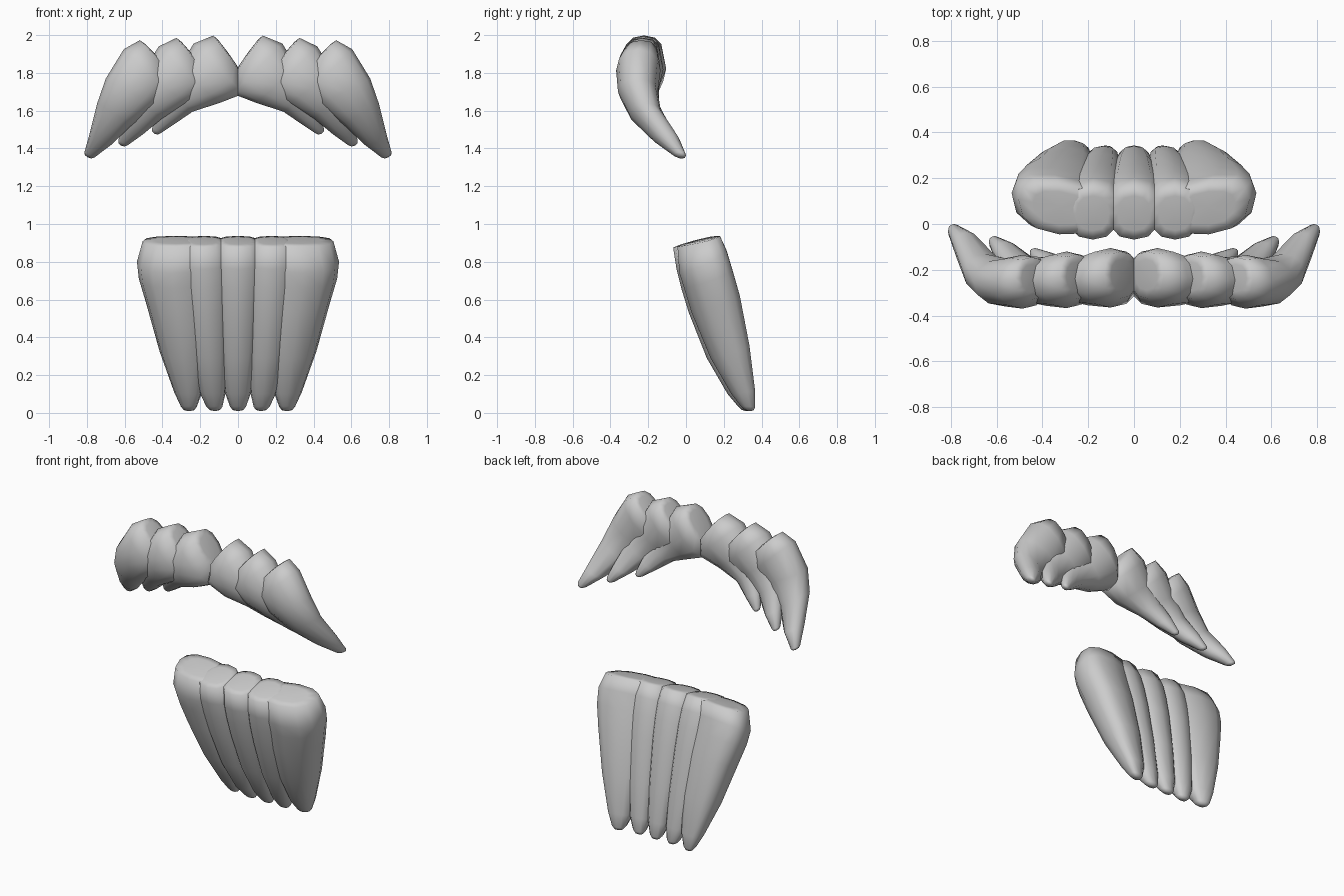
import bpy, bmesh, math
from mathutils import Vector

if "Cube" in bpy.data.objects:
    bpy.data.objects.remove(bpy.data.objects["Cube"])

hair = bpy.data.materials.new("grey hair")
hair.diffuse_color = (0.6, 0.6, 0.6, 1)
hair.use_nodes = True
hair.node_tree.nodes["Principled BSDF"].inputs["Base Color"].default_value = hair.diffuse_color
SIDES = 12


def ring(a, b, front, back, power):
    """Rounded section between two side points a, b and a front and back point."""
    centre = (a + b) / 2
    u, v = (b - a) / 2, (back - front) / 2
    mid = (front + back) / 2
    pts = []
    for i in range(SIDES):
        t = 2 * math.pi * i / SIDES
        c, s = math.cos(t), math.sin(t)
        c = math.copysign(abs(c) ** (2 / power), c)
        s = math.copysign(abs(s) ** (2 / power), s)
        pts.append(centre + (mid - centre) * abs(s) + u * c + v * s)
    return pts


def dome(end, inward, rise):
    """Smaller ring and a pole that close the end of a lock."""
    c = sum(end, Vector()) / SIDES
    out = (c - sum(inward, Vector()) / SIDES).normalized() * rise
    return [c + (p - c) * .65 + out * .75 for p in end], c + out


def loft(name, rings, top_rise, tip_rise):
    """Skin the rings into one closed, smooth lock of hair."""
    first, pole_a = dome(rings[0], rings[1], top_rise)
    last, pole_b = dome(rings[-1], rings[-2], tip_rise)
    bm = bmesh.new()
    loops = [[bm.verts.new(p) for p in r] for r in [first, *rings, last]]
    for r, q in zip(loops, loops[1:]):
        for i in range(SIDES):
            j = (i + 1) % SIDES
            bm.faces.new((r[i], r[j], q[j], q[i]))
    for r, pole in ((loops[0], pole_a), (loops[-1], pole_b)):
        p = bm.verts.new(pole)
        for i in range(SIDES):
            bm.faces.new((r[i], r[(i + 1) % SIDES], p))
    bmesh.ops.recalc_face_normals(bm, faces=bm.faces)
    mesh = bpy.data.meshes.new(name)
    bm.to_mesh(mesh)
    bm.free()
    mesh.materials.append(hair)
    obj = bpy.data.objects.new(name, mesh)
    bpy.context.collection.objects.link(obj)
    bpy.ops.object.select_all(action='DESELECT')
    obj.select_set(True)
    bpy.context.view_layer.objects.active = obj
    bpy.ops.object.shade_smooth_by_angle(angle=math.radians(110))


def mix(a, b, t):
    return [tuple(p + (q - p) * t for p, q in zip(r, s)) for r, s in zip(a, b)]


def flip(rings):
    return [[Vector((-p.x, p.y, p.z)) for p in r] for r in rings]


# Moustache sections: upper x, z, lower x, z, front y, back y
inner = [(.13, 1.998, -.015, 1.80, -.325, -.12),
         (.235, 1.955, -.03, 1.69, -.365, -.105),
         (.31, 1.83, .10, 1.64, -.355, -.14),
         (.38, 1.70, .24, 1.595, -.29, -.15),
         (.43, 1.59, .335, 1.53, -.22, -.12),
         (.455, 1.505, .41, 1.48, -.155, -.105)]
outer = [(.52, 1.973, .375, 1.82, -.33, -.145),
         (.605, 1.925, .37, 1.70, -.37, -.135),
         (.70, 1.77, .43, 1.63, -.36, -.15),
         (.745, 1.64, .56, 1.525, -.30, -.13),
         (.785, 1.48, .67, 1.42, -.175, -.035),
         (.813, 1.38, .76, 1.352, -.065, .0)]

for part, t in (("inner", 0), ("middle", .5), ("outer", 1)):
    rings = []
    for n, row in enumerate(mix(inner, outer, t)):
        ux, uz, lx, lz, yf, yb = row
        y, x, z = (yf + yb) / 2, (ux + lx) / 2, (uz + lz) / 2
        rings.append(ring(Vector((lx, y, lz)), Vector((ux, y, uz)),
                          Vector((x, yf, z)), Vector((x, yb, z)),
                          2.15 if n else 2.4))
    loft(f"moustache_{part}_lock_right", rings, .01, .02)
    loft(f"moustache_{part}_lock_left", flip(rings), .01, .02)

# Beard sections: left x, right x, front y, z, back y, z
centre = [(-.11, .11, -.068, .875, .165, .937),
          (-.13, .13, -.05, .76, .20, .86),
          (-.13, .13, -.025, .66, .23, .76),
          (-.12, .12, .015, .53, .265, .62),
          (-.10, .10, .11, .29, .31, .36),
          (-.07, .07, .22, .10, .34, .12),
          (-.042, .042, .275, .035, .343, .03)]
second = [(x0 + d, x1 + d, *rest) for (x0, x1, *rest), d in
          zip(centre, (.18, .178, .172, .165, .15, .135, .125))]
side = [(.15, .505, -.045, .88, .18, .937),
        (.16, .535, -.035, .74, .215, .86),
        (.16, .525, -.01, .66, .245, .76),
        (.16, .485, .03, .53, .285, .62),
        (.165, .415, .13, .29, .335, .36),
        (.19, .338, .24, .10, .365, .12),
        (.218, .302, .29, .035, .365, .03)]


def beard_rings(rows, lean=0):
    """Lean moves the outer edge of each section towards the back."""
    rings = []
    for xl, xr, yf, zf, yb, zb in rows:
        x, y, z = (xl + xr) / 2, (yf + yb) / 2, (zf + zb) / 2
        shift = lean * (yb - yf)
        rings.append(ring(Vector((xl, y, z)), Vector((xr, y + shift, z)),
                          Vector((x, yf, zf)), Vector((x, yb, zb)), 2.4))
    return rings


loft("beard_centre_lock", beard_rings(centre), .008, .025)
for part, rows, lean in (("second", second, 0), ("side", side, .18)):
    rings = beard_rings(rows, lean)
    loft(f"beard_{part}_lock_right", rings, .008, .025)
    loft(f"beard_{part}_lock_left", flip(rings), .008, .025)
